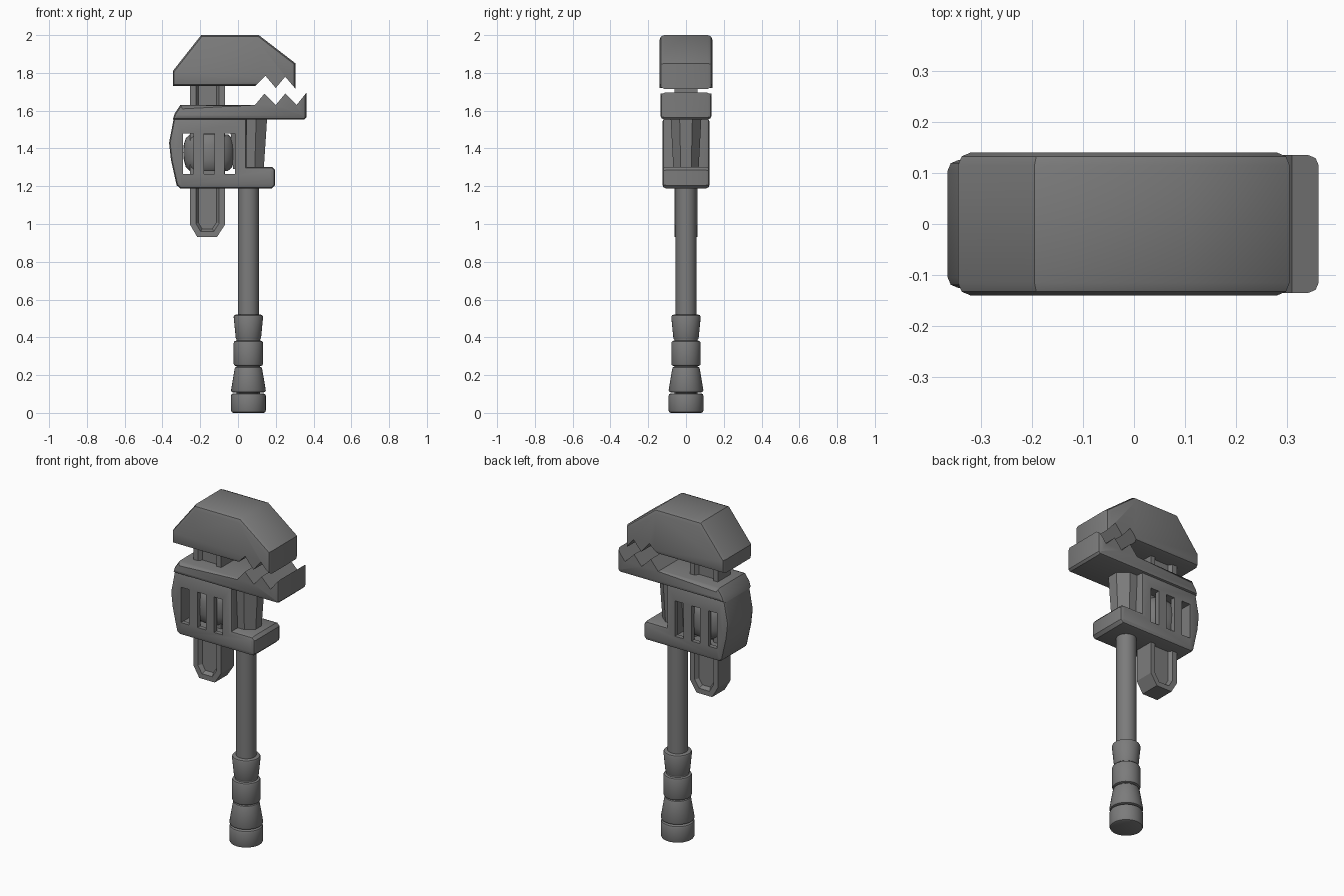
import bpy
import bmesh
import math
from mathutils import Matrix, Vector

if "Cube" in bpy.data.objects:
    bpy.data.objects.remove(bpy.data.objects["Cube"])

steel = bpy.data.materials.new("dark steel grey")
steel.use_nodes = True
steel.diffuse_color = (0.2, 0.2, 0.2, 1)
steel.node_tree.nodes["Principled BSDF"].inputs["Base Color"].default_value = (0.2, 0.2, 0.2, 1)


def finish(name, bm, angle=35):
    """Turn a bmesh into a shaded, coloured object."""
    bmesh.ops.recalc_face_normals(bm, faces=bm.faces)
    mesh = bpy.data.meshes.new(name)
    bm.to_mesh(mesh)
    bm.free()
    mesh.materials.append(steel)
    obj = bpy.data.objects.new(name, mesh)
    bpy.context.collection.objects.link(obj)
    shade(obj, angle)
    return obj


def shade(obj, angle):
    bpy.ops.object.select_all(action='DESELECT')
    obj.select_set(True)
    bpy.context.view_layer.objects.active = obj
    bpy.ops.object.shade_smooth_by_angle(angle=math.radians(angle))


def prism(profile, depth, bevel=0, skip=lambda p: False):
    """Extrude an x-z profile through y and round its front and back rims."""
    bm = bmesh.new()
    face = bm.faces.new([bm.verts.new((x, -depth, z)) for x, z in profile])
    out = bmesh.ops.extrude_face_region(bm, geom=[face], use_keep_orig=True)
    verts = [v for v in out["geom"] if isinstance(v, bmesh.types.BMVert)]
    bmesh.ops.translate(bm, verts=verts, vec=(0, depth * 2, 0))
    bmesh.ops.recalc_face_normals(bm, faces=bm.faces)
    if bevel:
        rim = [e for e in bm.edges
               if abs(e.verts[0].co.y - e.verts[1].co.y) < 0.001
               and not skip((e.verts[0].co + e.verts[1].co) / 2)]
        bmesh.ops.bevel(bm, geom=rim, offset=bevel, segments=2, profile=0.5,
                        affect='EDGES', clamp_overlap=True)
    return bm


def lathe(name, profile, x, y_scale=1.0, steps=32):
    """Spin a radius-height profile around an upright axis."""
    bm = bmesh.new()
    verts = [bm.verts.new((r, 0, z)) for r, z in profile]
    edges = [bm.edges.new(pair) for pair in zip(verts, verts[1:])]
    bmesh.ops.spin(bm, geom=verts + edges, axis=(0, 0, 1), cent=(0, 0, 0),
                   angle=math.tau, steps=steps)
    bmesh.ops.remove_doubles(bm, verts=bm.verts, dist=0.0005)
    bmesh.ops.transform(bm, verts=bm.verts, matrix=Matrix.Translation((x, 0, 0))
                        @ Matrix.Diagonal((1, y_scale, 1, 1)))
    return finish(name, bm)


def cut_box(target, x0, x1, depth, z0, z1):
    """Subtract a box from an object."""
    cutter = finish("cutter", prism([(x0, z0), (x1, z0), (x1, z1), (x0, z1)], depth))
    mod = target.modifiers.new("cut", 'BOOLEAN')
    mod.operation = 'DIFFERENCE'
    mod.solver = 'EXACT'
    mod.object = cutter
    bpy.ops.object.select_all(action='DESELECT')
    target.select_set(True)
    bpy.context.view_layer.objects.active = target
    bpy.ops.object.modifier_apply(modifier=mod.name)
    bpy.data.objects.remove(cutter)


# Upper jaw, with its teeth on the underside
finish("upper_jaw", prism(
    [(-0.345, 1.73), (-0.345, 1.81), (-0.195, 2.0), (0.11, 2.0), (0.305, 1.85),
     (0.305, 1.715), (0.25, 1.78), (0.2, 1.72), (0.145, 1.785), (0.09, 1.73)],
    0.14, 0.025, lambda p: p.x > 0.1 and p.z < 1.77 and p.x < 0.3))

# Lower jaw, with matching teeth on top
finish("lower_jaw", prism(
    [(-0.345, 1.553), (-0.335, 1.585), (-0.305, 1.63), (0.09, 1.63), (0.14, 1.69),
     (0.2, 1.63), (0.25, 1.69), (0.31, 1.63), (0.362, 1.695), (0.362, 1.565), (0.35, 1.553)],
    0.135, 0.022, lambda p: 0.1 < p.x < 0.35 and p.z > 1.6))

# Housing around the adjusting wheel, with a foot that holds the handle
housing = finish("housing", prism(
    [(-0.34, 1.56), (-0.365, 1.43), (-0.355, 1.34), (-0.325, 1.205), (-0.305, 1.188),
     (0.18, 1.188), (0.197, 1.205), (0.197, 1.285), (0.18, 1.303),
     (0.045, 1.303), (0.045, 1.56)], 0.125, 0.02))
cut_box(housing, -0.296, -0.01, 0.098, 1.262, 1.482)
for left in (-0.292, -0.181, -0.071):
    cut_box(housing, left, left + 0.056, 0.2, 1.266, 1.478)
shade(housing, 35)

# Adjusting wheel
lathe("adjusting_wheel",
      [(0, 1.28), (0.1, 1.28), (0.122, 1.3), (0.133, 1.34), (0.136, 1.38),
       (0.133, 1.42), (0.122, 1.455), (0.1, 1.475), (0, 1.475)], -0.154, 0.78)

# Sliding shank with a recessed channel on both sides
shank = prism([(-0.253, 1.8), (-0.253, 0.995), (-0.215, 0.93),
               (-0.112, 0.93), (-0.07, 0.995), (-0.07, 1.8)], 0.06)
for side in (-1, 1):
    panel = [f for f in shank.faces if f.normal.y * side > 0.9]
    bmesh.ops.inset_region(shank, faces=panel, thickness=0.03, use_even_offset=True)
    bmesh.ops.inset_region(shank, faces=panel, thickness=0.014, depth=-0.022,
                           use_even_offset=True)
finish("shank", shank, 20)

# Faceted column between the foot and the lower jaw
column = bmesh.new()
bmesh.ops.create_cone(column, cap_ends=True, segments=8, radius1=0.088, radius2=0.108, depth=0.28,
                      matrix=Matrix.Translation((0.055, 0, 1.43))
                      @ Matrix.Diagonal((1, 0.82, 1, 1))
                      @ Matrix.Rotation(math.pi / 8, 4, 'Z'))
finish("column", column, 20)

# Handle rod
lathe("handle_rod", [(0, 0.45), (0.055, 0.45), (0.055, 1.22), (0, 1.22)], 0.055)


def grip_part(name, z0, z1, r0, r1, edge=0.012):
    lathe(name, [(0, z0), (r0 - edge, z0), (r0 - edge * 0.3, z0 + edge * 0.3), (r0, z0 + edge),
                 (r1, z1 - edge), (r1 - edge * 0.3, z1 - edge * 0.3), (r1 - edge, z1), (0, z1)],
          0.055)


# Grip: four rounded sleeves over a narrower core
grip_part("grip_core", 0.03, 0.48, 0.062, 0.062)
grip_part("grip_pommel", 0.0, 0.103, 0.092, 0.092)
grip_part("grip_flare", 0.108, 0.245, 0.092, 0.073)
grip_part("grip_band", 0.248, 0.382, 0.078, 0.078)
grip_part("grip_collar", 0.385, 0.52, 0.067, 0.078)
